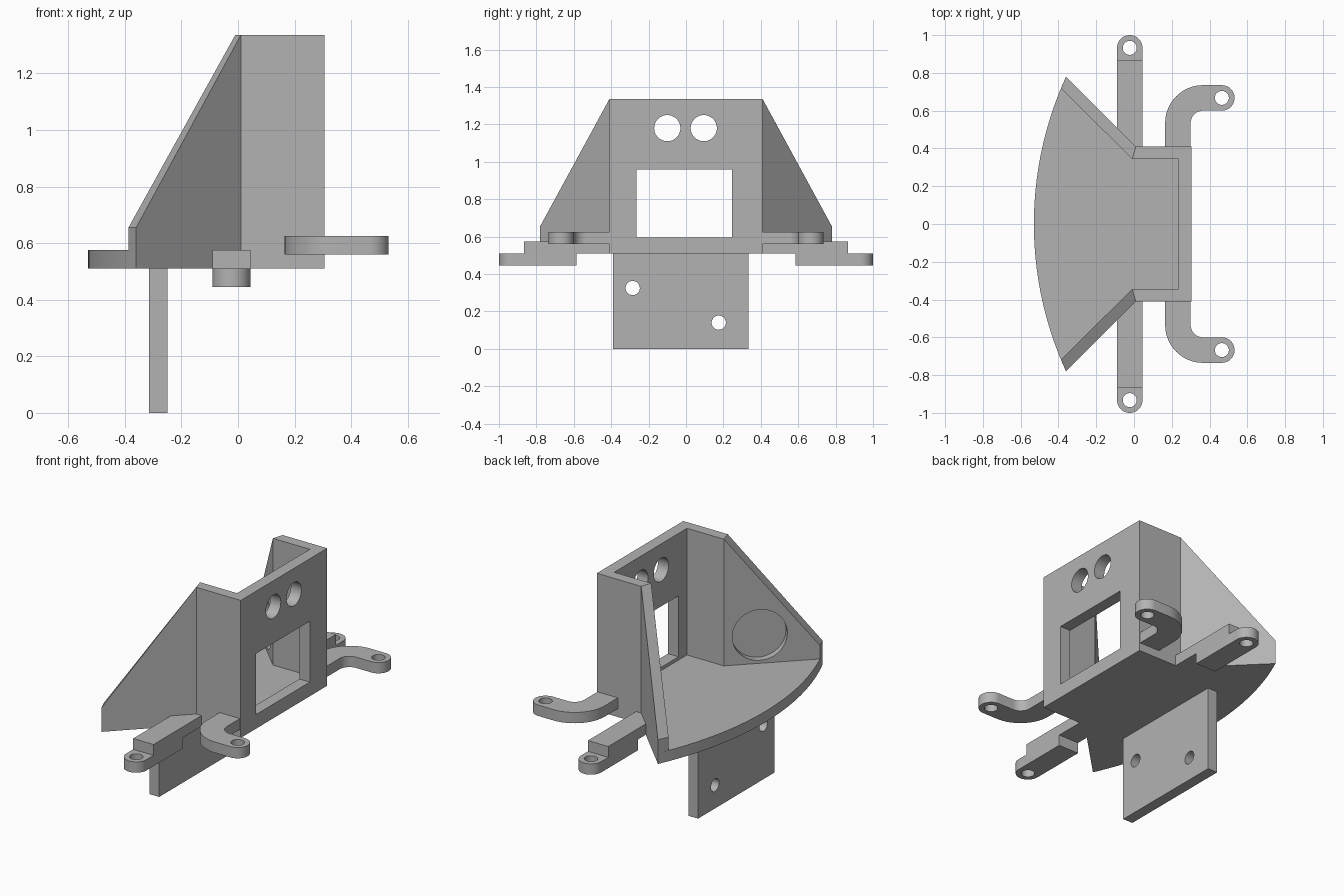
import bpy, bmesh
from math import pi, sin, cos, sqrt, radians
from mathutils import Vector, Matrix

if "Cube" in bpy.data.objects:
    bpy.data.objects.remove(bpy.data.objects["Cube"], do_unlink=True)

grey = bpy.data.materials.new("plain grey")
grey.use_nodes = True
COLOUR = (0.45, 0.45, 0.45, 1)
grey.diffuse_color = COLOUR
grey.node_tree.nodes["Principled BSDF"].inputs["Base Color"].default_value = COLOUR


def finish(bm, name):
    bmesh.ops.recalc_face_normals(bm, faces=bm.faces)
    mesh = bpy.data.meshes.new(name)
    bm.to_mesh(mesh)
    bm.free()
    mesh.materials.append(grey)
    obj = bpy.data.objects.new(name, mesh)
    bpy.context.collection.objects.link(obj)
    return obj


def prism(name, outline, bottom, tops):
    """Upright prism; tops is one height or one height per outline point."""
    if not isinstance(tops, list):
        tops = [tops] * len(outline)
    bm = bmesh.new()
    low = [bm.verts.new((x, y, bottom)) for x, y in outline]
    high = [bm.verts.new((x, y, t)) for (x, y), t in zip(outline, tops)]
    bm.faces.new(low)
    bm.faces.new(high)
    for i in range(len(outline)):
        j = (i + 1) % len(outline)
        bm.faces.new((low[i], low[j], high[j], high[i]))
    return finish(bm, name)


def box(name, x0, x1, y0, y1, z0, z1):
    return prism(name, [(x0, y0), (x1, y0), (x1, y1), (x0, y1)], z0, z1)


def rod(centre, axis, radius, length):
    bm = bmesh.new()
    turn = Vector(axis).to_track_quat("Z", "Y").to_matrix().to_4x4()
    bmesh.ops.create_cone(bm, cap_ends=True, segments=48, radius1=radius, radius2=radius,
                          depth=length, matrix=Matrix.Translation(centre) @ turn)
    return finish(bm, "cutter")


def combine(target, others, operation):
    """Apply booleans, then drop the helper solids."""
    for other in others:
        mod = target.modifiers.new("bool", "BOOLEAN")
        mod.operation, mod.solver, mod.object = operation, "EXACT", other
        graph = bpy.context.evaluated_depsgraph_get()
        mesh = bpy.data.meshes.new_from_object(target.evaluated_get(graph))
        target.modifiers.clear()
        target.data = mesh
        bpy.data.objects.remove(other, do_unlink=True)


def arc(cx, cy, r, start, end, steps):
    angles = [radians(start + (end - start) * i / steps) for i in range(steps + 1)]
    return [(cx + r * cos(a), cy + r * sin(a)) for a in angles]


def flip(points, side):
    return [(x, y * side) for x, y in points]


FLOOR_Z, FLOOR_TOP, TOP, LIP = 0.51, 0.575, 1.335, 0.655

# Fan-shaped floor with a curved open edge
SWEEP = 1.874
rim = [(-0.53 + SWEEP - sqrt(SWEEP**2 - y * y), y)
       for y in [0.78 - 1.56 * i / 40 for i in range(41)]]
housing = prism("housing", [(0.305, -0.41), (0.305, 0.41), (0.01, 0.41)] + rim + [(0.01, -0.41)],
                FLOOR_Z, FLOOR_TOP)

# Upright channel and the two flared cheeks
half = [(0.305, 0.41), (0.01, 0.41), (-0.01, 0.345), (0.235, 0.345)]
channel = prism("channel", half + flip(half[::-1], -1), FLOOR_Z, TOP)
cheek = [(0.01, 0.41), rim[0], (-0.387, 0.718), (-0.01, 0.345)]
cheeks = [prism("cheek", flip(cheek, s), FLOOR_Z, [TOP, LIP, LIP, TOP]) for s in (1, -1)]
combine(housing, [channel] + cheeks, "UNION")

# Window, two round eyeholes and a shallow round recess inside each cheek
cuts = [box("cutter", 0.1, 0.5, -0.265, 0.245, 0.595, 0.96)]
cuts += [rod((0.27, y, 1.18), (1, 0, 0), 0.07, 0.3) for y in (-0.1, 0.095)]
cuts += [rod((-0.151, s * 0.484, 0.745), (1, s, 0), 0.152, 0.085) for s in (1, -1)]
combine(housing, cuts, "DIFFERENCE")

# Hanging plate with two screw holes
plate = box("hanging_plate", -0.315, -0.25, -0.39, 0.335, 0, FLOOR_Z)
combine(plate, [rod((-0.28, y, z), (1, 0, 0), 0.038, 0.3)
                for y, z in ((-0.285, 0.325), (0.175, 0.14))], "DIFFERENCE")

parts = [housing, plate]
R = 0.0675
for side, word in ((1, "back"), (-1, "front")):
    # Stepped straight arm with a rounded foot
    arm = box(word + "_straight_arm", -0.09, 0.045, side * 0.4, side * 0.865, FLOOR_Z, FLOOR_TOP)
    foot = [(-0.09, 0.585), (0.045, 0.585)] + arc(-0.0225, 0.9325, R, 0, 180, 20)
    combine(arm, [prism("foot", flip(foot, side), 0.445, FLOOR_Z)], "UNION")
    combine(arm, [rod((-0.0225, side * 0.9325, 0.47), (0, 0, 1), 0.037, 0.3)], "DIFFERENCE")

    # Curved arm that bends a quarter turn
    bend = ([(0.165, 0.4)] + arc(0.365, 0.535, 0.2, 180, 90, 20)
            + arc(0.465, 0.6675, R, 90, -90, 20)
            + arc(0.365, 0.535, 0.065, 90, 180, 12) + [(0.3, 0.4)])
    hook = prism(word + "_curved_arm", flip(bend, side), 0.56, 0.625)
    combine(hook, [rod((0.465, side * 0.6675, 0.59), (0, 0, 1), 0.037, 0.3)], "DIFFERENCE")
    parts += [arm, hook]

# Smooth the round walls, keep the corners sharp
bpy.ops.object.select_all(action="DESELECT")
for part in parts:
    part.select_set(True)
bpy.context.view_layer.objects.active = housing
bpy.ops.object.shade_smooth_by_angle(angle=radians(25))
